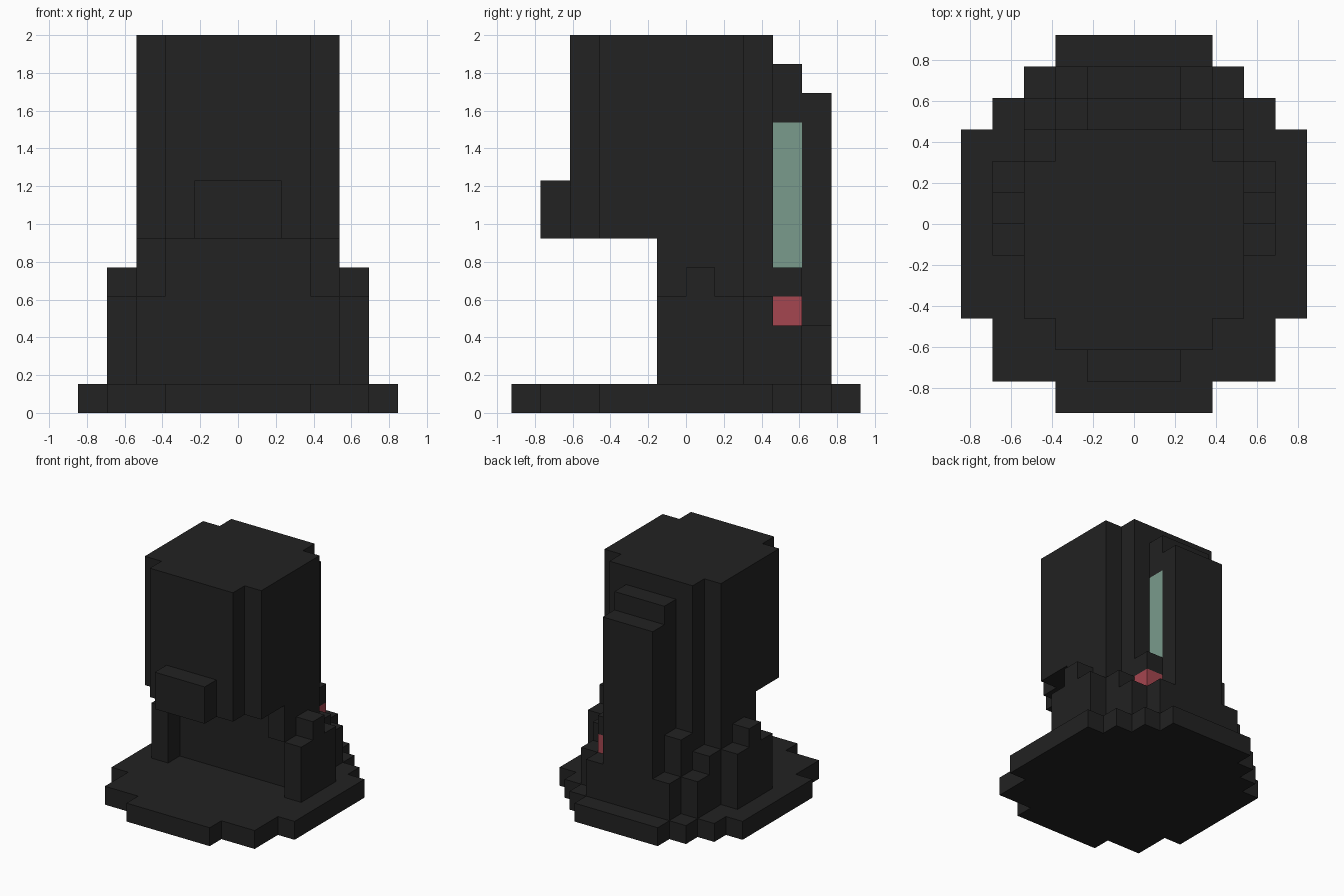
import bpy, bmesh
from mathutils import Vector

if "Cube" in bpy.data.objects:
    bpy.data.objects.remove(bpy.data.objects["Cube"])

U = 2 / 13                      # size of one block
cells = {}                      # (x, y, z) block -> part name; later boxes replace earlier ones


def box(part, x0, x1, y0, y1, z0, z1):
    """Fill blocks; x is counted in block centres, y and z in block edges."""
    for x in range(x0, x1 + 1):
        for y in range(y0, y1):
            for z in range(z0, z1):
                cells[x, y, z] = part


def wide(part, half, *yz):
    """Box centred on x, reaching `half` blocks each side of the middle one."""
    box(part, -half, half, *yz)


def pair(part, x0, x1, *yz):
    """Box mirrored to both sides."""
    box(part, x0, x1, *yz)
    box(part, -x1, -x0, *yz)


def material(name, rgb):
    m = bpy.data.materials.new(name)
    m.diffuse_color = (*rgb, 1)
    m.use_nodes = True
    m.node_tree.nodes["Principled BSDF"].inputs["Base Color"].default_value = m.diffuse_color
    return m


black = material("black plastic", (0.016, 0.016, 0.016))
teal = material("pale teal glass", (0.195, 0.328, 0.262))
red = material("red", (0.376, 0.061, 0.080))
colours = {"water_gauge": teal, "power_switch": red}

# Rounded foot plate
for half, y0, y1 in ((2, -6, 6), (4, -5, 4), (5, -3, 3), (3, 4, 5)):
    wide("base_plate", half, y0, y1, 0, 1)

# Main body behind the cup space
wide("body", 3, 0, 2, 1, 6)
wide("body", 2, 2, 3, 1, 6)
pair("body", 3, 3, 2, 3, 1, 4)

# Brackets under the head
pair("head_bracket", 3, 3, -1, 0, 4, 6)

# Side lumps with a raised knob
pair("side_block", 4, 4, -1, 2, 1, 4)
pair("side_block", 4, 4, 0, 1, 4, 5)

# Overhanging head with stepped corners, and its front spout
wide("head", 3, -3, 2, 6, 13)
wide("head", 2, -4, 3, 6, 13)
wide("spout", 1, -5, -4, 6, 8)

# Stepped rear column and the low blocks round its foot
wide("rear_column", 1, 3, 4, 1, 12)
wide("rear_column", 1, 4, 5, 1, 11)
pair("rear_foot", 2, 2, 3, 4, 1, 5)
pair("rear_foot", 3, 3, 3, 4, 1, 3)
pair("rear_foot", 2, 2, 4, 5, 1, 3)

# Coloured details on the right side of the column
box("water_gauge", 1, 1, 3, 4, 5, 10)
box("power_switch", 2, 2, 3, 4, 3, 4)

# Build each part from its exposed block faces, merged into flat panels
for part in sorted(set(cells.values())):
    bm = bmesh.new()
    for c in (c for c, p in cells.items() if p == part):
        centre = Vector((c[0], c[1] + 0.5, c[2] + 0.5))
        for axis in range(3):
            for s in (-1, 1):
                n = [0, 0, 0]
                n[axis] = s
                if tuple(a + b for a, b in zip(c, n)) in cells:
                    continue
                n = Vector(n)
                u = Vector([float(i == (axis + 1) % 3) for i in range(3)])
                v = n.cross(u)
                bm.faces.new([bm.verts.new((centre + (n + a * u + b * v) / 2) * U)
                              for a, b in ((-1, -1), (1, -1), (1, 1), (-1, 1))])
    bmesh.ops.remove_doubles(bm, verts=bm.verts, dist=U / 100)
    bmesh.ops.dissolve_limit(bm, angle_limit=0.01, verts=bm.verts, edges=bm.edges)
    mesh = bpy.data.meshes.new(part)
    bm.to_mesh(mesh)
    bm.free()
    mesh.materials.append(colours.get(part, black))
    bpy.context.collection.objects.link(bpy.data.objects.new(part, mesh))
